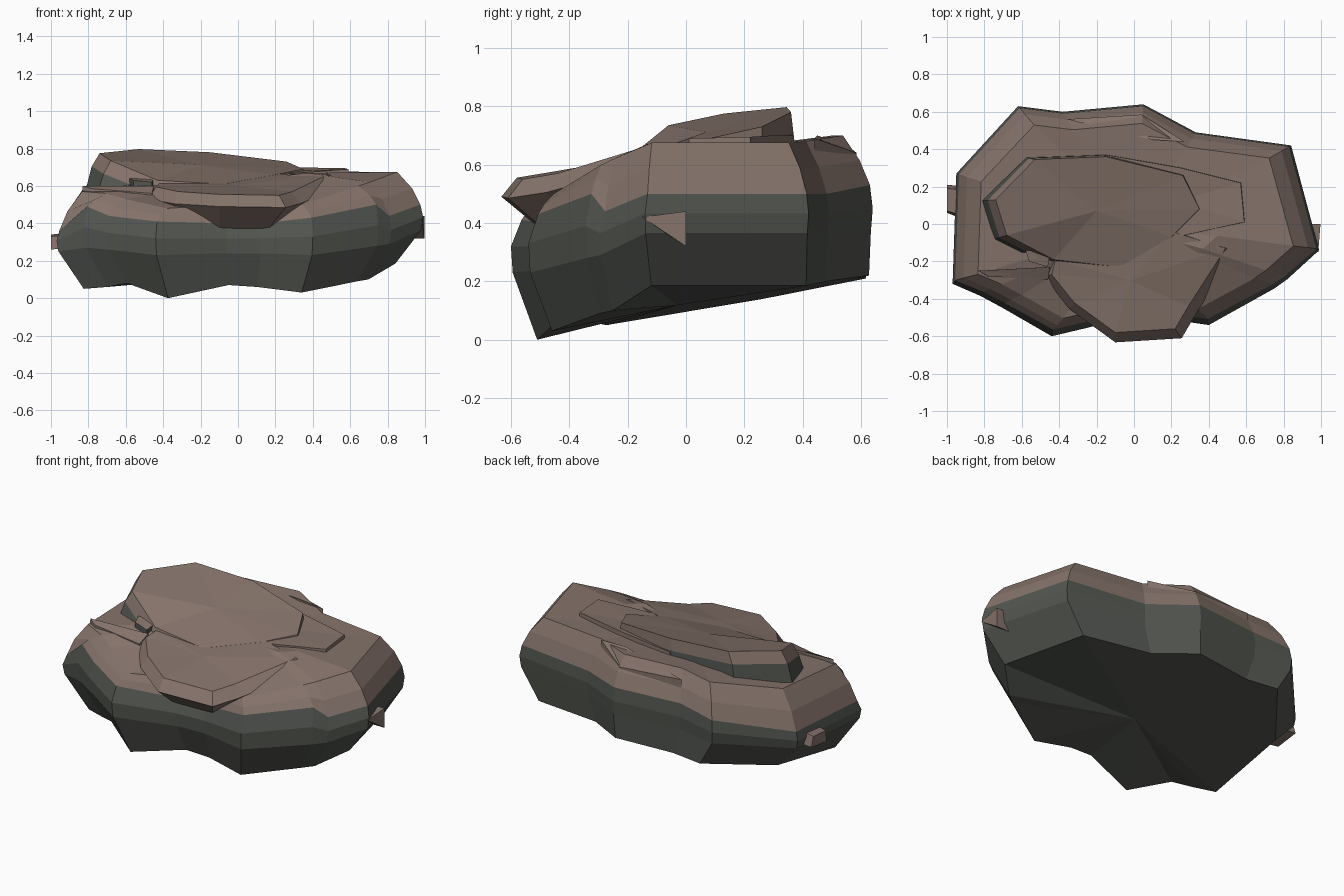
import bpy, bmesh
from mathutils import Vector

cube = bpy.data.objects.get("Cube")
if cube:
    bpy.data.objects.remove(cube, do_unlink=True)


def make_material(name, rgb):
    mat = bpy.data.materials.new(name)
    mat.use_nodes = True
    color = (*rgb, 1)
    mat.diffuse_color = color
    node = mat.node_tree.nodes["Principled BSDF"]
    node.inputs["Base Color"].default_value = color
    node.inputs["Roughness"].default_value = 0.9
    return mat


BROWN = make_material("brown stone", (0.235, 0.172, 0.146))
GREY = make_material("dark grey stone", (0.083, 0.09, 0.078))


def loft(name, rings, grey_bands=(), grey_bottom=False):
    """Join rings of points from bottom to top, closing both ends with fans."""
    bm = bmesh.new()
    rows = [[bm.verts.new(p) for p in ring] for ring in rings]
    count = len(rows[0])
    for band, (low, high) in enumerate(zip(rows, rows[1:])):
        for i in range(count):
            j = (i + 1) % count
            face = bm.faces.new((low[i], low[j], high[j], high[i]))
            face.material_index = int(band in grey_bands)
    for row, grey in ((rows[0], grey_bottom), (rows[-1], False)):
        middle = sum((v.co for v in row), Vector()) / count
        hub = bm.verts.new(middle)
        for i in range(count):
            face = bm.faces.new((row[i], row[(i + 1) % count], hub))
            face.material_index = int(grey)
    bmesh.ops.recalc_face_normals(bm, faces=bm.faces)
    mesh = bpy.data.meshes.new(name)
    bm.to_mesh(mesh)
    bm.free()
    mesh.materials.append(BROWN)
    mesh.materials.append(GREY)
    obj = bpy.data.objects.new(name, mesh)
    bpy.context.collection.objects.link(obj)
    return obj


def scaled(points, scale, center=(0, 0), z=None, drop=0):
    """Scale an outline about a centre, with a fixed or lowered height."""
    cx, cy = center
    return [(cx + (p[0] - cx) * scale, cy + (p[1] - cy) * scale,
             p[2] - drop if z is None else z) for p in points]


# Main boulder: x, y, then heights of underside, belt, shoulder and rim
columns = [
    (-.97, -.32, .05, .25, .36, .57), (-.82, -.385, .06, .27, .49, .56),
    (-.7, -.45, .08, .26, .44, .53),
    (-.44, -.6, 0, .23, .41, .48), (-.06, -.51, .07, .24, .4, .5),
    (.12, -.5, .06, .24, .4, .5), (.4, -.54, .03, .23, .43, .5),
    (.75, -.345, .09, .28, .5, .6), (.82, -.295, .1, .29, .44, .62),
    (.99, -.14, .185, .365, .5, .675),
    (.84, .42, .185, .365, .5, .675), (.33, .49, .2, .36, .5, .68),
    (.05, .64, .22, .37, .53, .7), (-.38, .6, .21, .37, .53, .7),
    (-.62, .63, .21, .36, .5, .68), (-.95, .27, .14, .28, .38, .6),
]


def body_ring(side, front, back, height):
    """Scale the outline separately across, towards the front and the back."""
    return [(c[0] * side, c[1] * (front if c[1] < 0 else back), height(*c[2:]))
            for c in columns]


loft("boulder_body", [
    body_ring(.85, .85, .98, lambda under, belt, shoulder, rim: under),
    body_ring(.99, .99, .99, lambda under, belt, shoulder, rim: belt),
    body_ring(1, 1, 1, lambda under, belt, shoulder, rim: (belt + shoulder) / 2),
    body_ring(.985, .94, .985, lambda under, belt, shoulder, rim: shoulder),
    body_ring(.94, .9, .93, lambda under, belt, shoulder, rim: (shoulder + rim) / 2),
    body_ring(.86, .84, .84, lambda under, belt, shoulder, rim: rim),
    body_ring(.45, .45, .45, lambda under, belt, shoulder, rim: min(.67, rim + .05)),
], grey_bands=(0, 1, 2), grey_bottom=True)

# Tilted upper slab with grey flanks
slab = [(-.74, .13, .775), (-.53, .345, .797), (-.15, .36, .78),
        (.26, .26, .73), (.35, .08, .69), (.2, -.07, .66),
        (-.08, -.23, .61), (-.43, -.19, .63), (-.68, -.06, .735)]
slab_center = (.1, .2)
loft("upper_slab", [
    scaled(slab, 1.1, slab_center, z=.54),
    scaled(slab, 1.05, slab_center, drop=.07),
    slab,
], grey_bands=(0,))

# Thin shelf reaching past the slab on the left side
shelf = [(-.15, .37, .7), (.25, .3, .7), (.57, .22, .695),
         (.59, .01, .69), (.27, -.06, .665), (-.1, -.1, .62)]
loft("side_shelf", [scaled(shelf, 1.03, (.2, .1), z=.58), shelf])

# Front ledge with an undercut lip
ledge = [(-.42, -.19, .615), (-.44, -.27, .595), (-.32, -.42, .57),
         (-.1, -.58, .555), (.22, -.56, .55), (.29, -.44, .57),
         (.49, -.13, .665), (.2, -.04, .665), (-.1, -.1, .63)]
ledge_center = (-.1, -.1)
loft("front_ledge", [
    scaled(ledge, .82, ledge_center, drop=.18),
    scaled(ledge, 1.11, ledge_center, drop=.065),
    ledge,
], grey_bottom=True)

# Sloping plate on the back bevel
plate = [(-.36, .56, .66), (.04, .585, .64), (.27, .44, .69), (.1, .45, .7)]
loft("back_plate", [scaled(plate, 1, drop=.06), plate])

# Sloping chip on the front right rim
chip = [(-.83, -.25, .6), (-.78, -.28, .585), (-.46, -.3, .56),
        (-.45, -.23, .6)]
loft("rim_chip", [scaled(chip, 1.02, (-.6, -.26), drop=.08), chip])

# Small stone wedged between slab and ledge
stone = [(-.58, -.14, .64), (-.56, -.2, .63), (-.46, -.23, .62),
         (-.45, -.15, .64)]
loft("wedged_stone", [scaled(stone, 1, drop=.1), stone], grey_bands=(0,))

# Loose shards at both ends
loft("left_shard", [
    [(.88, -.14, .41), (.88, 0, .32), (.88, 0, .44)],
    [(.985, -.15, .42), (.997, 0, .32), (.997, 0, .44)],
])
loft("right_shard", [
    [(-.9, .02, .27), (-.9, .2, .28), (-.9, .18, .35), (-.9, .04, .34)],
    [(-1, .06, .26), (-1, .21, .28), (-1, .19, .34), (-1, .07, .33)],
])
